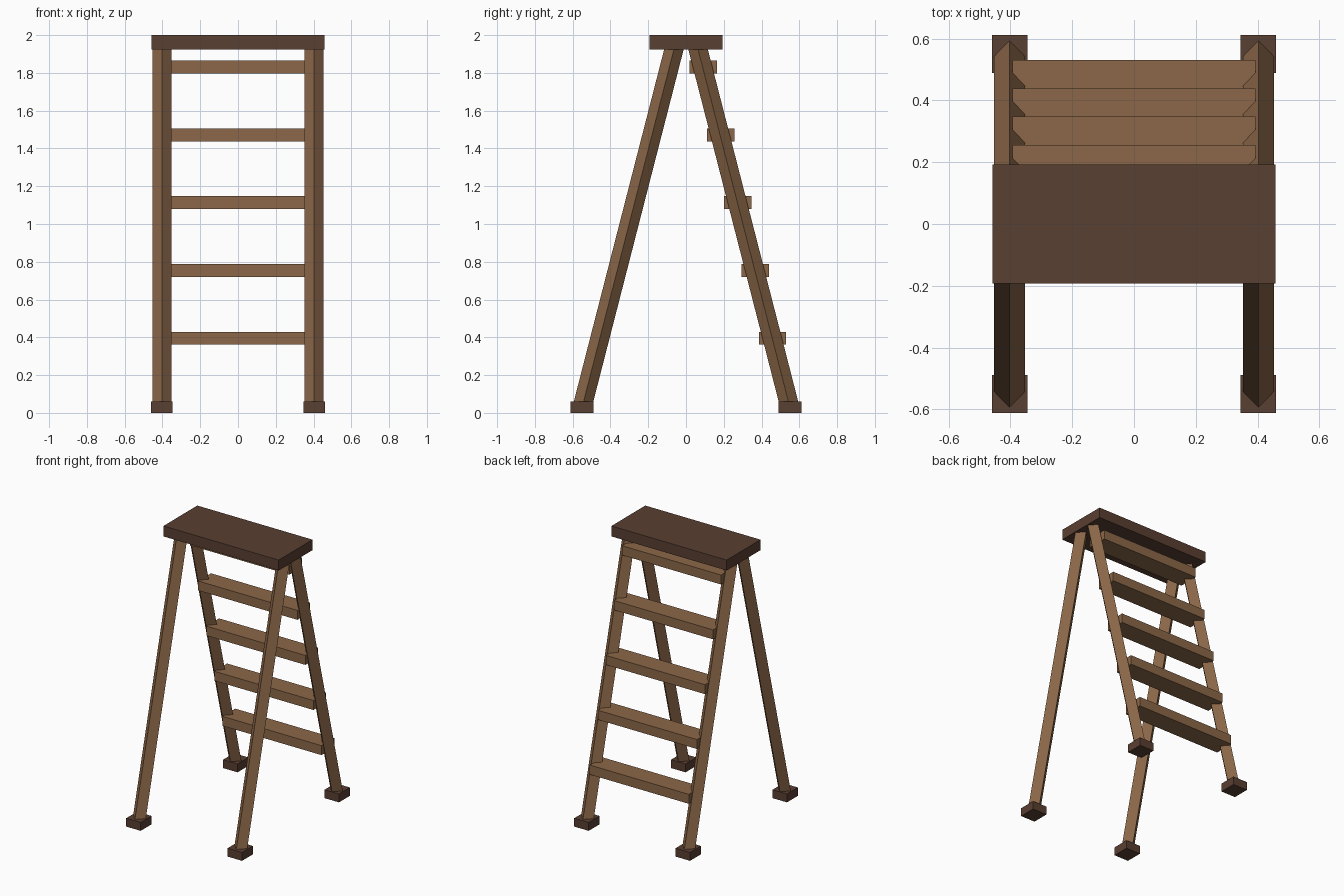
import bpy
import math
from mathutils import Vector

cube = bpy.data.objects.get("Cube")
if cube:
    bpy.data.objects.remove(cube, do_unlink=True)


def make_material(name, rgb):
    mat = bpy.data.materials.new(name)
    mat.use_nodes = True
    mat.diffuse_color = (*rgb, 1)
    mat.node_tree.nodes["Principled BSDF"].inputs["Base Color"].default_value = (*rgb, 1)
    return mat


wood = make_material("warm wood", (0.26, 0.136, 0.065))
dark_wood = make_material("dark wood", (0.102, 0.050, 0.032))


def box(name, centre, size, mat):
    bpy.ops.mesh.primitive_cube_add(size=1, location=centre)
    obj = bpy.context.object
    obj.name = name
    obj.scale = size
    bpy.ops.object.transform_apply(location=False, rotation=False, scale=True)
    obj.data.materials.append(mat)
    return obj


def leg(name, bottom, top):
    # Square bar turned corner-forward, tilted along the slope
    axis = Vector(top) - Vector(bottom)
    bpy.ops.mesh.primitive_cylinder_add(
        vertices=4, radius=0.05, depth=axis.length,
        location=(Vector(top) + Vector(bottom)) / 2,
        rotation=(-math.atan2(axis.y, axis.z), 0, 0))
    obj = bpy.context.object
    obj.name = name
    obj.data.materials.append(wood)


FOOT_Y, TOP_Y, LEG_X = 0.55, 0.06, 0.403
FOOT_H, TOP_Z = 0.06, 1.925

# Top platform
box("top_platform", (0, 0, 1.9625), (0.916, 0.384, 0.075), dark_wood)

# Four splayed legs with square feet
for side, sx in (("right", -1), ("left", 1)):
    for end, sy in (("front", -1), ("back", 1)):
        x = sx * LEG_X
        leg(f"{end}_{side}_leg", (x, sy * FOOT_Y, 0.03), (x, sy * TOP_Y, 1.94))
        box(f"{end}_{side}_foot", (x, sy * FOOT_Y, FOOT_H / 2),
            (0.115, 0.123, FOOT_H), dark_wood)

# Treads following the slope of the back legs
for i in range(5):
    z = 0.395 + 0.359 * i
    y = 0.458 - 0.0915 * i
    box(f"step_{i + 1}", (0, y, z), (0.788, 0.145, 0.068), wood)
